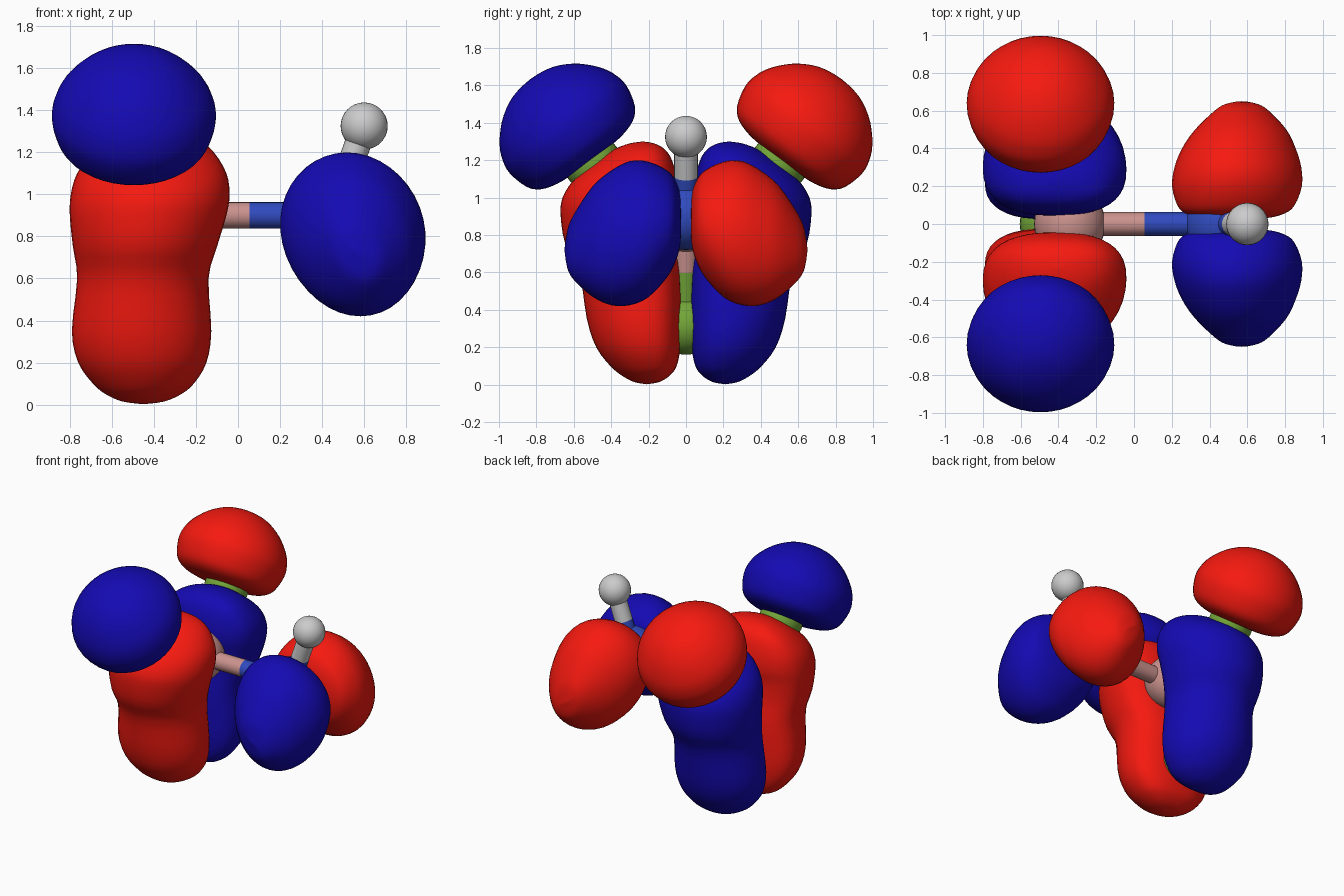
import bpy, bmesh, math
from mathutils import Vector as V

if "Cube" in bpy.data.objects:
    bpy.data.objects.remove(bpy.data.objects["Cube"])


def material(name, rgb):
    m = bpy.data.materials.new(name)
    m.diffuse_color = (*rgb, 1)
    m.use_nodes = True
    m.node_tree.nodes["Principled BSDF"].inputs["Base Color"].default_value = m.diffuse_color
    return m


RED = material("red", (0.92, 0.01, 0.005))
BLUE = material("deep_blue", (0.007, 0.003, 0.45))
PINK = material("pink", (0.6, 0.29, 0.27))
AZURE = material("azure", (0.03, 0.07, 0.52))
GREEN = material("green", (0.17, 0.38, 0.04))
WHITE = material("light_grey", (0.6, 0.6, 0.6))


def finish(bm, name, mat):
    bmesh.ops.recalc_face_normals(bm, faces=bm.faces)
    me = bpy.data.meshes.new(name)
    bm.to_mesh(me)
    bm.free()
    for p in me.polygons:
        p.use_smooth = True
    me.materials.append(mat)
    ob = bpy.data.objects.new(name, me)
    bpy.context.collection.objects.link(ob)
    return ob


def ball(name, at, r, mat):
    bm = bmesh.new()
    bmesh.ops.create_uvsphere(bm, u_segments=32, v_segments=16, radius=r)
    finish(bm, name, mat).location = at


def stick(name, a, b, mat, r=0.063):
    bm = bmesh.new()
    d = b - a
    bmesh.ops.create_cone(bm, cap_ends=True, segments=24, radius1=r, radius2=r, depth=d.length)
    ob = finish(bm, name, mat)
    for p in ob.data.polygons:
        p.use_smooth = len(p.vertices) == 4
    ob.location = (a + b) / 2
    ob.rotation_euler = d.to_track_quat('Z', 'Y').to_euler()


def bond(name, a, b, mat_a, mat_b):
    m = (a + b) / 2
    stick(name + "_inner_half", a, m, mat_a)
    stick(name + "_outer_half", m, b, mat_b)


def smooth_rows(rows, steps=3):
    # Catmull-Rom interpolation of the section table
    out = []
    for i in range(len(rows) - 1):
        p0, p1, p2, p3 = (rows[min(max(i + k, 0), len(rows) - 1)] for k in (-1, 0, 1, 2))
        for j in range(steps):
            t = j / steps
            out.append([0.5 * (2*b + (c-a)*t + (2*a-5*b+4*c-d)*t*t + (3*b-a-3*c+d)*t**3)
                        for a, b, c, d in zip(p0, p1, p2, p3)])
    return out[1:]


def loft(name, rows, section, side, mat, n=40):
    # section(row, cos, sin) gives a point; first and last rows are poles
    bm = bmesh.new()

    def vert(row, a):
        p = section(row, math.cos(a), math.sin(a))
        return bm.verts.new((p[0], p[1] * side, p[2]))
    rings = [[vert(r, 2 * math.pi * k / n) for k in range(n)] for r in smooth_rows(rows)]
    first, last = vert(rows[0], 0), vert(rows[-1], 0)
    for k in range(n):
        q = (k + 1) % n
        bm.faces.new((first, rings[0][k], rings[0][q]))
        bm.faces.new((last, rings[-1][q], rings[-1][k]))
        for r, s in zip(rings, rings[1:]):
            bm.faces.new((r[k], s[k], s[q], r[q]))
    finish(bm, name, mat)


# Atoms and bonds
B, N, H = V((-0.34, 0, 0.9)), V((0.45, 0, 0.9)), V((0.6, 0, 1.325))
ball("centre_ball", B, 0.19, PINK)
ball("right_ball", N, 0.18, AZURE)
ball("small_ball", H, 0.112, WHITE)
bond("main_bond", B, N, PINK, AZURE)
bond("small_bond", N, H, AZURE, WHITE)
for name, y, z in (("lower", 0, 0.315), ("front", -0.5, 1.185), ("back", 0.5, 1.185)):
    p = V((-0.45, y, z))
    ball(name + "_green_ball", p, 0.155, GREEN)
    bond(name + "_bond", B, p, PINK, GREEN)

# Outer cap lobe: (distance along its axis, radius)
CAP = [(0.0, 0), (0.0, 0.13), (0.008, 0.22), (0.035, 0.305), (0.09, 0.36), (0.2, 0.39),
       (0.28, 0.38), (0.36, 0.342), (0.45, 0.26), (0.51, 0.165), (0.535, 0.08), (0.542, 0)]


def cap_section(row, c, s):
    h, r = row
    return V((-0.495 + r * c, 0.507 + 0.6 * h + 0.8 * r * s, 1.2 + 0.8 * h - 0.6 * r * s))


# Right lobe: (y, x centre, z centre, x radius, z radius)
SIDE = [(0.025, 0.53, 0.89, 0, 0), (0.03, 0.53, 0.885, 0.16, 0.13), (0.055, 0.535, 0.875, 0.26, 0.215),
        (0.1, 0.54, 0.86, 0.31, 0.285), (0.2, 0.545, 0.83, 0.343, 0.362), (0.3, 0.55, 0.81, 0.335, 0.385),
        (0.4, 0.555, 0.785, 0.3, 0.36), (0.5, 0.565, 0.765, 0.24, 0.295), (0.6, 0.57, 0.735, 0.14, 0.175),
        (0.635, 0.57, 0.725, 0.08, 0.1), (0.65, 0.57, 0.72, 0, 0)]


def side_section(row, c, s):
    y, x, z, rx, rz = row
    return V((x + rx * c - 0.03 * s * (rx > 0.02), y, z + rz * s))


# Tall lobe: (z, x min, x max, inner y, outer y)
TALL = [(0.002, -0.45, -0.45, 0.21, 0.21), (0.015, -0.55, -0.35, 0.14, 0.28), (0.05, -0.63, -0.27, 0.085, 0.345),
        (0.1, -0.69, -0.21, 0.05, 0.405), (0.2, -0.76, -0.15, 0.03, 0.48), (0.35, -0.79, -0.127, 0.025, 0.53),
        (0.6, -0.765, -0.14, 0.03, 0.57), (0.75, -0.785, -0.1, 0.055, 0.645), (0.9, -0.8, -0.055, 0.06, 0.67),
        (1.0, -0.795, -0.04, 0.045, 0.66), (1.1, -0.765, -0.055, 0.05, 0.595), (1.2, -0.69, -0.115, 0.075, 0.47),
        (1.26, -0.6, -0.19, 0.115, 0.38), (1.29, -0.51, -0.29, 0.17, 0.3), (1.3, -0.4, -0.4, 0.23, 0.23)]


def tall_section(row, c, s):
    z, x0, x1, y0, y1 = row
    mid = y0 + 0.4 * (y1 - y0)
    if s < 0:  # flatter inner face
        return V(((x0 + x1) / 2 + (x1 - x0) / 2 * math.copysign(abs(c) ** 0.8, c),
                  mid - (mid - y0) * abs(s) ** 0.8, z))
    return V(((x0 + x1) / 2 + (x1 - x0) / 2 * c, mid + (y1 - mid) * s, z))


# Mirrored lobes with swapped colours
for label, side, m1, m2 in (("front", -1, BLUE, RED), ("back", 1, RED, BLUE)):
    loft(label + "_cap_lobe", CAP, cap_section, side, m1)
    loft(label + "_side_lobe", SIDE, side_section, side, m1)
    loft(label + "_tall_lobe", TALL, tall_section, side, m2)
